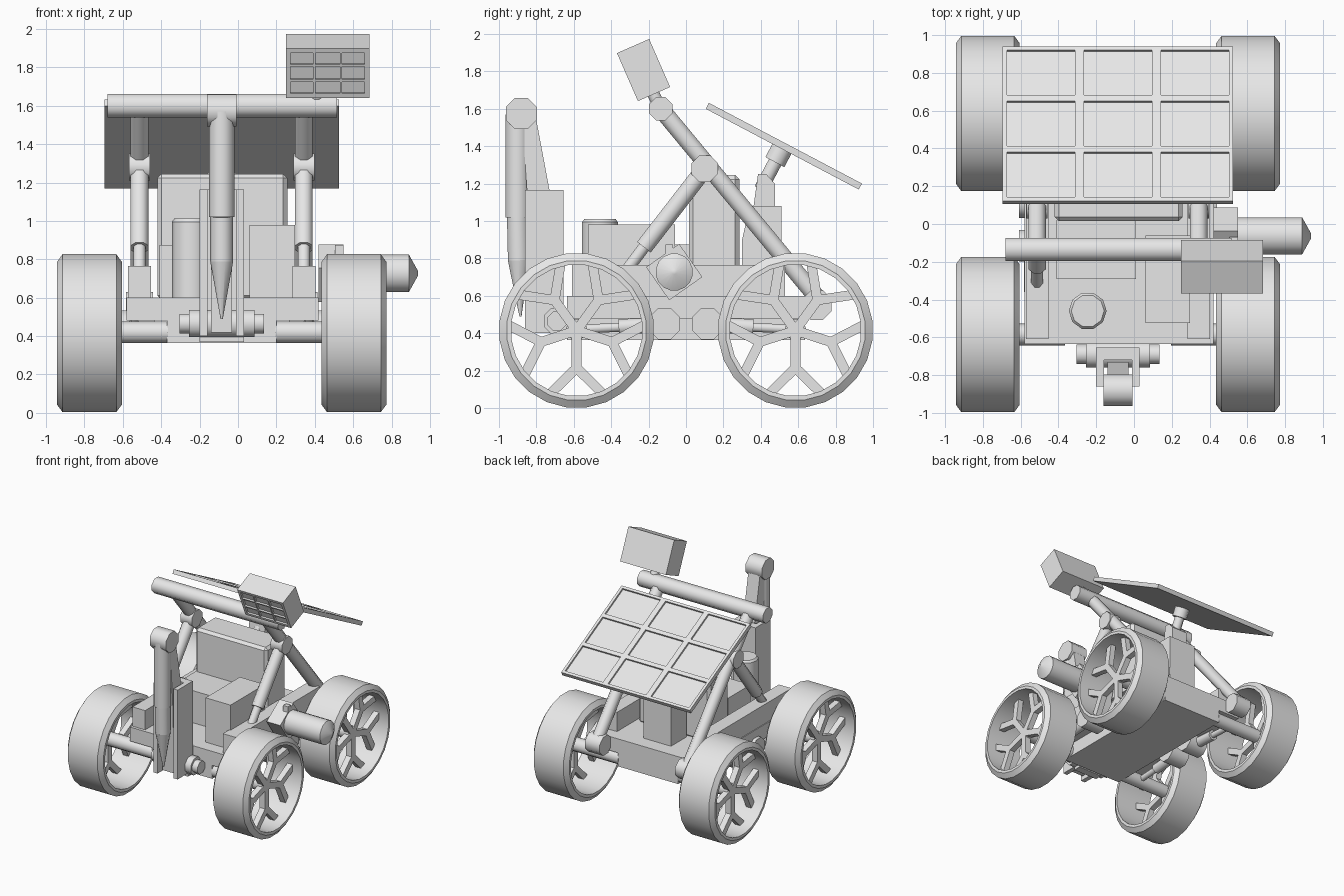
import bpy, bmesh, math
from mathutils import Matrix, Vector

if "Cube" in bpy.data.objects:
    bpy.data.objects.remove(bpy.data.objects["Cube"])

grey = bpy.data.materials.new("light_grey")
grey.diffuse_color = (0.8, 0.8, 0.8, 1)
grey.use_nodes = True
grey.node_tree.nodes["Principled BSDF"].inputs["Base Color"].default_value = grey.diffuse_color
CX = -0.085  # centre line of the vehicle body


def finish(name, bm, angle=None):
    bmesh.ops.recalc_face_normals(bm, faces=bm.faces)
    me = bpy.data.meshes.new(name)
    bm.to_mesh(me)
    bm.free()
    me.materials.append(grey)
    if angle:
        for p in me.polygons:
            p.use_smooth = True
        me.set_sharp_from_angle(angle=math.radians(angle))
    ob = bpy.data.objects.new(name, me)
    bpy.context.collection.objects.link(ob)
    return ob


def boxes(name, items, matrix=Matrix()):
    """Boxes given as (x0, x1, y0, y1, z0, z1), joined in one object."""
    bm = bmesh.new()
    for x0, x1, y0, y1, z0, z1 in items:
        m = Matrix.Translation(((x0 + x1) / 2, (y0 + y1) / 2, (z0 + z1) / 2))
        s = Matrix.Diagonal((x1 - x0, y1 - y0, z1 - z0, 1))
        bmesh.ops.create_cube(bm, size=1, matrix=matrix @ m @ s)
    return finish(name, bm)


def tube(name, p, q, r1, r2=None, sides=8):
    """Cylinder or cone from p to q."""
    p, q = Vector(p), Vector(q)
    d = q - p
    turn = d.to_track_quat('Z', 'Y').to_matrix().to_4x4()
    spin = Matrix.Rotation(math.pi / sides, 4, 'Z')
    bm = bmesh.new()
    bmesh.ops.create_cone(bm, cap_ends=True, segments=sides, radius1=r1,
                          radius2=r1 if r2 is None else r2, depth=d.length,
                          matrix=Matrix.Translation((p + q) / 2) @ turn @ spin)
    return finish(name, bm, 50)


def extrude_x(name, pts, x0, x1):
    """Side profile of (y, z) points stretched from x0 to x1."""
    bm = bmesh.new()
    f = bm.faces.new([bm.verts.new((x0, y, z)) for y, z in pts])
    r = bmesh.ops.extrude_face_region(bm, geom=[f])
    bmesh.ops.translate(bm, vec=(x1 - x0, 0, 0),
                        verts=[v for v in r["geom"] if isinstance(v, bmesh.types.BMVert)])
    return finish(name, bm)


# ---- wheels: hollow ring with five forked spokes
RING = [(-0.169, 0.352), (-0.169, 0.375), (-0.14, 0.415),
        (0.14, 0.415), (0.169, 0.375), (0.169, 0.352)]


def wheel(label, x, y, side):
    n, z = 24, 0.415
    bm = bmesh.new()
    rows = []
    for i in range(n):
        a = 2 * math.pi * (i + 0.5) / n
        rows.append([bm.verts.new((x + u, y + r * math.cos(a), z + r * math.sin(a)))
                     for u, r in RING])
    for i in range(n):
        a, b = rows[i], rows[(i + 1) % n]
        for j in range(len(RING)):
            k = (j + 1) % len(RING)
            bm.faces.new((a[j], a[k], b[k], b[j]))
    finish(label + "_tyre", bm, 30)

    bm = bmesh.new()
    for i in range(5):
        turn = (Matrix.Translation((x + side * 0.055, y, z))
                @ Matrix.Rotation(math.radians(-90 + 72 * i), 4, 'X'))
        for p, q in (((0, 0), (0.215, 0)), ((0.2, 0), (0.335, 0.137)), ((0.2, 0), (0.335, -0.137))):
            dy, dz = q[0] - p[0], q[1] - p[1]
            m = (turn @ Matrix.Translation((0, (p[0] + q[0]) / 2, (p[1] + q[1]) / 2))
                 @ Matrix.Rotation(math.atan2(dz, dy), 4, 'X')
                 @ Matrix.Diagonal((0.05, math.hypot(dy, dz) + 0.015, 0.052, 1)))
            bmesh.ops.create_cube(bm, size=1, matrix=m)
    finish(label + "_spokes", bm)
    # axle and swing arm up to the chassis pivot
    tube(label + "_axle", (x + side * 0.07, y, z + 0.005), (CX + side * 0.28, y, z + 0.005), 0.058, sides=10)
    ax, s = CX + side * 0.455, 1 if y > 0 else -1
    tube(label + "_pivot", (CX + side * 0.35, s * 0.115, 0.45), (CX + side * 0.525, s * 0.115, 0.45), 0.09)
    tube(label + "_arm", (ax, s * 0.115, 0.45), (ax, s * 0.36, 0.432), 0.045)
    tube(label + "_arm_rod", (ax, s * 0.34, 0.433), (ax, y, 0.42), 0.026)


for side, sname in ((-1, "left"), (1, "right")):
    for y, yname in ((-0.585, "front"), (0.585, "back")):
        wheel(f"{yname}_{sname}_wheel", CX + side * 0.689, y, side)

# ---- chassis
boxes("chassis_deck", [(-0.58, 0.42, -0.635, 0.635, 0.48, 0.6)])
boxes("chassis_belly", [(CX - 0.285, CX + 0.285, -0.635, 0.635, 0.365, 0.48)])

# ---- frame on both sides: side boxes, long braces, front legs
for side, sname in ((-1, "left"), (1, "right")):
    sx = CX + side * 0.428
    boxes(sname + "_side_box", [(sx - 0.06, sx + 0.06, -0.61, 0.53, 0.59, 0.765)])
    tube(sname + "_long_brace", (sx, -0.135, 1.6), (sx, 0.71, 0.58), 0.05)
    tube(sname + "_brace_joint", (sx - 0.055, 0.1, 1.28), (sx + 0.055, 0.1, 1.28), 0.076)
    tube(sname + "_brace_foot", (sx - 0.07, 0.7, 0.55), (sx + 0.07, 0.7, 0.55), 0.085)
    tube(sname + "_front_leg", (sx, 0.1, 1.28), (sx, -0.225, 0.86), 0.05)
    tube(sname + "_front_leg_rod", (sx, -0.22, 0.866), (sx, -0.33, 0.72), 0.034)
tube("cross_bar", (-0.68, -0.135, 1.6), (0.515, -0.135, 1.6), 0.067)

# ---- equipment on the deck
tall = boxes("tall_box", [(-0.42, 0.257, 0.015, 0.285, 0.59, 1.245)])
bev = tall.modifiers.new("chamfer", 'BEVEL')
bev.width = 0.022
bev.segments = 1
boxes("low_box", [(-0.41, 0.01, -0.29, 0.02, 0.59, 0.875)])
boxes("right_box", [(0.06, 0.297, -0.525, -0.06, 0.59, 0.98)])
tube("tank", (-0.245, -0.46, 0.59), (-0.245, -0.46, 0.995), 0.1, sides=10)
tube("tank_lid", (-0.245, -0.46, 0.995), (-0.245, -0.46, 1.012), 0.1, 0.087, sides=10)

# ---- side canister on the right
turn = Matrix.Translation((0.485, -0.063, 0.727)) @ Matrix.Rotation(math.radians(35), 4, 'X')
boxes("canister_mount", [(-0.065, 0.065, -0.108, 0.108, -0.108, 0.108)], turn)
tube("canister", (0.5, -0.063, 0.727), (0.89, -0.063, 0.727), 0.1, sides=16)
tube("canister_tip", (0.89, -0.063, 0.727), (0.938, -0.063, 0.727), 0.1, 0.012, sides=16)
boxes("canister_tab", [(0.505, 0.55, -0.11, -0.07, 0.8, 0.875)])

# ---- drill at the front
tube("drill_hinge", (CX - 0.17, -0.69, 0.465), (CX + 0.17, -0.69, 0.465), 0.076)
tube("drill_hinge_pin", (CX - 0.22, -0.69, 0.465), (CX + 0.22, -0.69, 0.465), 0.055)
boxes("drill_rail", [(CX - 0.115, CX + 0.115, -0.72, -0.655, 0.37, 1.165),
                     (CX - 0.115, CX - 0.075, -0.86, -0.72, 0.4, 1.165),
                     (CX + 0.075, CX + 0.115, -0.86, -0.72, 0.4, 1.165)])
extrude_x("drill_carriage", [(-0.88, 1.62), (-0.815, 1.62), (-0.73, 1.165), (-0.73, 0.42),
                             (-0.82, 0.42), (-0.84, 1.0)], CX - 0.055, CX + 0.055)
tube("drill_head", (CX - 0.077, -0.88, 1.575), (CX + 0.077, -0.88, 1.575), 0.09)
tube("drill_shaft", (CX, -0.9, 1.57), (CX, -0.9, 1.02), 0.067, sides=10)
tube("drill_body", (CX, -0.9, 1.02), (CX, -0.895, 0.79), 0.06, sides=10)
tube("drill_point", (CX, -0.895, 0.79), (CX, -0.885, 0.49), 0.06, 0.006, sides=10)

# ---- solar panel: slab with raised frame bars around nine cells
W, L = 0.61, 0.4625
tilt = Matrix.Translation((CX, 0.523, 1.40)) @ Matrix.Rotation(math.radians(-27.8), 4, 'X')
bars = [(-W, W, -L, L, -0.018, 0.003)]
for i in range(4):
    hx = 0.0235 if i in (1, 2) else 0.0115
    hy = 0.0175 if i in (1, 2) else 0.0115
    cx = (-W + hx, -0.2035, 0.2035, W - hx)[i]
    cy = (-L + hy, -0.1525, 0.1525, L - hy)[i]
    bars += [(cx - hx, cx + hx, -L, L, 0.0, 0.018), (-W, W, cy - hy, cy + hy, 0.0, 0.018)]
boxes("solar_panel", bars, tilt)
tube("panel_cap", (CX, 0.475, 1.315), (CX, 0.515, 1.39), 0.062)
tube("panel_post", (CX, 0.4, 1.17), (CX, 0.49, 1.34), 0.04)
extrude_x("panel_block", [(0.36, 1.07), (0.385, 1.25), (0.43, 1.25), (0.475, 1.2), (0.475, 1.07)],
          CX - 0.075, CX + 0.075)
extrude_x("panel_base", [(0.3, 0.59), (0.3, 0.9), (0.34, 1.08), (0.51, 1.08), (0.51, 0.59)],
          CX - 0.13, CX + 0.13)

# ---- tilted camera box above the cross bar
lean = Matrix.Translation((0.467, -0.227, 1.807)) @ Matrix.Rotation(math.radians(23.6), 4, 'X')
w, h = 0.217, 0.14
cam = [(-w, w, -0.08, 0.094, -h, h)]
for i in range(4):
    e = 0.012 if i in (0, 3) else 0.006
    gx, gz = (-w + e, -0.07, 0.07, w - e)[i], (-h + e, -0.043, 0.043, h - e)[i]
    cam += [(gx - e, gx + e, -0.094, -0.075, -h, h), (-w, w, -0.094, -0.075, gz - e, gz + e)]
boxes("camera_box", cam, lean)
tube("camera_neck", (0.41, -0.135, 1.6), (0.41, -0.19, 1.71), 0.036)
